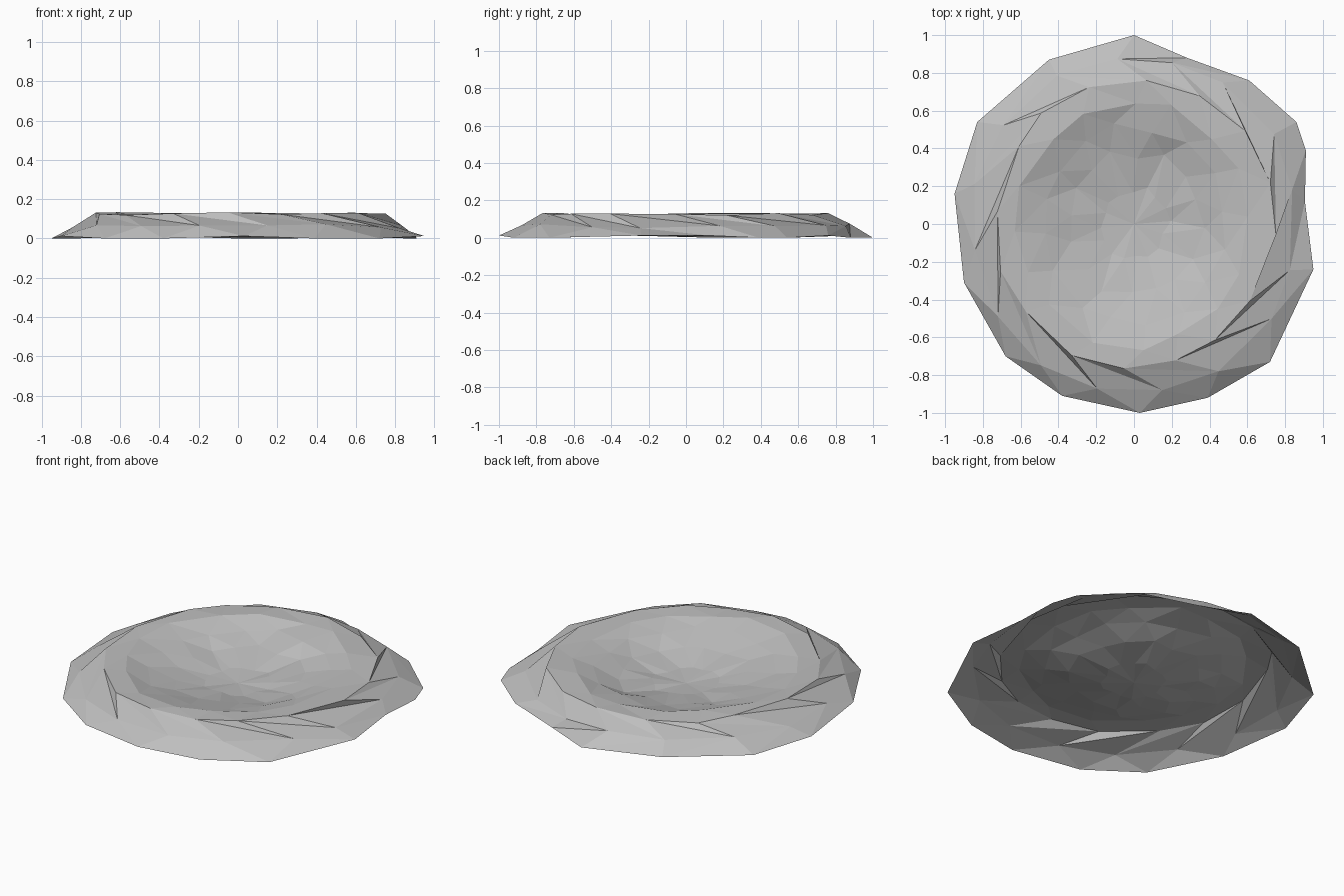
import bpy, bmesh, math, random
from mathutils import Vector

random.seed(7)
if "Cube" in bpy.data.objects:
    bpy.data.objects.remove(bpy.data.objects["Cube"], do_unlink=True)

# Single stone grey
grey = bpy.data.materials.new("light_grey")
grey.use_nodes = True
colour = (0.52, 0.52, 0.52, 1)
grey.diffuse_color = colour
grey.node_tree.nodes["Principled BSDF"].inputs["Base Color"].default_value = colour

# Ragged foot outline, counterclockwise from +x
OUTLINE = [(.905, .12), (.91, .39), (.86, .54), (.61, .76), (.28, .88), (0, 1),
           (-.45, .87), (-.83, .54), (-.95, .16), (-.9, -.31), (-.68, -.7),
           (-.38, -.91), (.03, -1), (.39, -.92), (.72, -.73), (.95, -.24)]
N = len(OUTLINE)

# Swirling rings: radius, height, twist in degrees, radius jitter, height jitter
RINGS = [(.18, .018, -85, .025, .006),
         (.36, .05, -72, .03, .008),
         (.50, .092, -58, .03, .008),
         (.62, .127, -44, .025, .006),
         (.74, .127, -30, .02, .008),
         (.86, .065, -14, .015, .018)]


def ring(bm, radius, height, twist, jr, jz):
    verts = []
    for i in range(N):
        a = math.tau * i / N + math.radians(twist + random.uniform(-4, 4))
        r = radius + random.uniform(-jr, jr)
        z = height + random.uniform(-jz, jz)
        verts.append(bm.verts.new((r * math.cos(a), 1.04 * r * math.sin(a), z)))
    return verts


def bridge(bm, inner, outer, long_cut):
    # The long cut makes the folded shards of the outer slope
    for i in range(N):
        j = (i + 1) % N
        a, b, c, d = inner[i], outer[i], outer[j], inner[j]
        if long_cut:
            tris = ((a, b, c), (a, c, d))
        else:
            tris = ((a, b, d), (b, c, d))
        for tri in tris:
            bm.faces.new(tri)


# Whirlpool dish: sunken middle, raised rim and sloping ragged skirt
bm = bmesh.new()
rings = [ring(bm, *spec) for spec in RINGS]
foot = [bm.verts.new((x, y, .012 * (i % 3 == 0))) for i, (x, y) in enumerate(OUTLINE)]
rings.append(foot)
centre = bm.verts.new(Vector((0, 0, .006)))
for i in range(N):
    bm.faces.new((centre, rings[0][i], rings[0][(i + 1) % N]))
for k in range(len(rings) - 1):
    bridge(bm, rings[k], rings[k + 1], k >= 4 and k % 2 == 0)

mesh = bpy.data.meshes.new("swirl_dish")
bm.to_mesh(mesh)
bm.free()
mesh.materials.append(grey)
dish = bpy.data.objects.new("swirl_dish", mesh)
bpy.context.collection.objects.link(dish)
